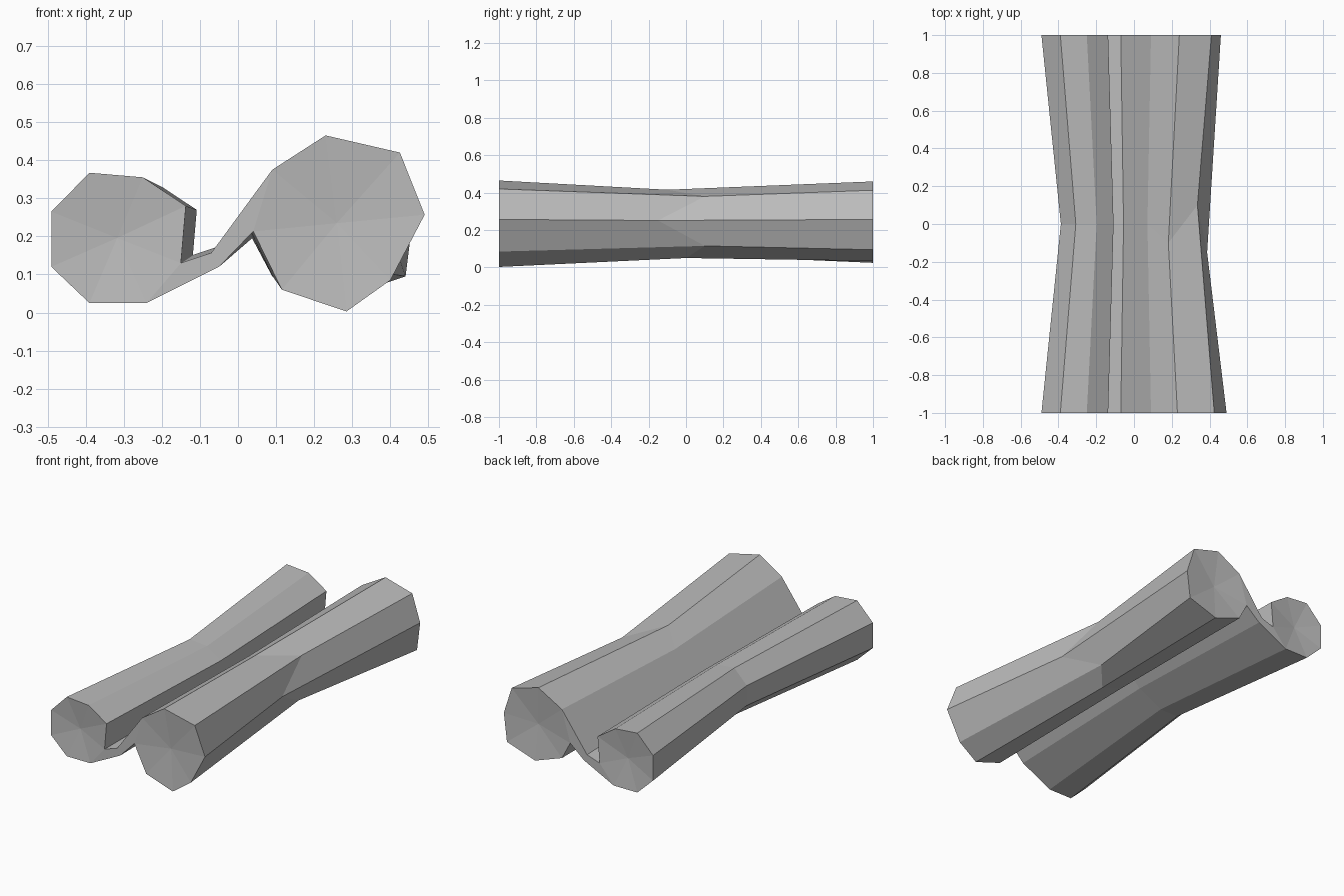
import bpy
import bmesh

if "Cube" in bpy.data.objects:
    bpy.data.objects.remove(bpy.data.objects["Cube"])

# Plain grey paper
grey = bpy.data.materials.new("paper_grey")
grey.use_nodes = True
colour = (0.5, 0.5, 0.5, 1)
grey.diffuse_color = colour
grey.node_tree.nodes["Principled BSDF"].inputs["Base Color"].default_value = colour

# Cross-section: small roll, connecting sheet, large roll, then back underneath
front = [(-.49, .265), (-.39, .367), (-.25, .355), (-.137, .28), (-.15, .13),
         (-.07, .157), (.09, .375), (.23, .465), (.425, .42), (.49, .257),
         (.4, .085), (.285, .003), (.115, .06), (.04, .213), (-.05, .12),
         (-.24, .025), (-.39, .025), (-.49, .12)]

# The waist is the same section pinched towards its middle
waist = [(x * .79, .23 + (z - .23) * .79) for x, z in front]
waist_shift = {7: -.1, 8: .1, 9: -.15, 10: .1}

# The far end is slightly uneven on the large roll
back = list(front)
back[7:14] = [(.24, .46), (.41, .413), (.46, .257), (.44, .095),
              (.26, .035), (.09, .095), (.037, .195)]

bm = bmesh.new()


def ring(section, y, shift={}):
    return [bm.verts.new((x, y + shift.get(i, 0), z))
            for i, (x, z) in enumerate(section)]


def hollow_cap(loop, depth):
    """Close a roll end with a shallow dished fan."""
    middle = sum((v.co for v in loop), loop[0].co * 0) / len(loop)
    middle.y += depth
    hub = bm.verts.new(middle)
    for a, b in zip(loop, loop[1:] + loop[:1]):
        bm.faces.new((a, b, hub))


rings = [ring(front, -1), ring(waist, 0, waist_shift), ring(back, 1)]

# Long sides
for near, far in zip(rings, rings[1:]):
    for i in range(len(near)):
        bm.faces.new((near[i - 1], near[i], far[i], far[i - 1]))

# Ends: two dished rolls and the flat edge of the sheet between them
for end, depth in ((rings[0], .02), (rings[2], -.02)):
    hollow_cap(end[:5] + end[15:], depth)
    hollow_cap(end[6:14], depth)
    bm.faces.new(end[4:7] + end[13:16])

bmesh.ops.recalc_face_normals(bm, faces=bm.faces)
mesh = bpy.data.meshes.new("rolled_sheet")
bm.to_mesh(mesh)
bm.free()
mesh.materials.append(grey)
scroll = bpy.data.objects.new("rolled_sheet", mesh)
bpy.context.collection.objects.link(scroll)
